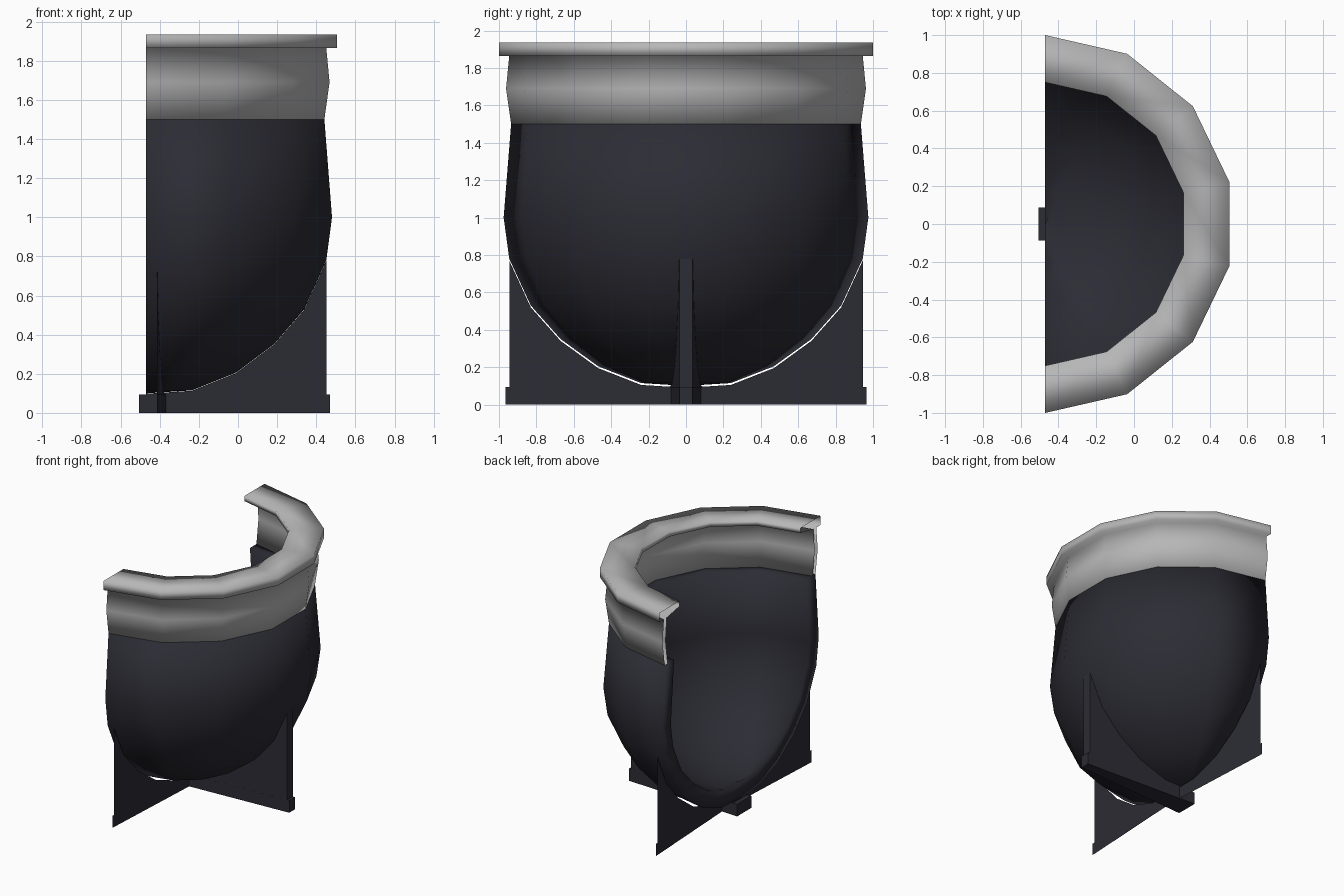
import bpy, bmesh, math

if "Cube" in bpy.data.objects:
    bpy.data.objects.remove(bpy.data.objects["Cube"])

CX = -0.47          # axis of the half-round pot
SEG = 7             # half of a 14-sided ring


def material(name, rgb):
    m = bpy.data.materials.new(name)
    m.diffuse_color = (*rgb, 1)
    m.use_nodes = True
    m.node_tree.nodes["Principled BSDF"].inputs["Base Color"].default_value = m.diffuse_color
    return m


grey = material("light_grey_metal", (0.47, 0.47, 0.47))
dark = material("dark_iron", (0.025, 0.025, 0.035))


def finish(name, bm, mat, smooth=None, solid=True):
    bmesh.ops.remove_doubles(bm, verts=bm.verts, dist=1e-5)
    if solid:
        bmesh.ops.recalc_face_normals(bm, faces=bm.faces)
    me = bpy.data.meshes.new(name)
    bm.to_mesh(me)
    bm.free()
    ob = bpy.data.objects.new(name, me)
    bpy.context.collection.objects.link(ob)
    me.materials.append(mat)
    if smooth:
        bpy.ops.object.select_all(action='DESELECT')
        ob.select_set(True)
        bpy.context.view_layer.objects.active = ob
        bpy.ops.object.shade_smooth_by_angle(angle=math.radians(smooth))
    return ob


def half_lathe(name, profile, mat, smooth, bridge=0):
    """Turn a closed (radius, z) profile through half a circle.
    bridge: wall point count, closes the cut ends between outer and inner wall."""
    bm = bmesh.new()
    rings = []
    for i in range(SEG + 1):
        a = -math.pi / 2 + math.pi * i / SEG
        rings.append([bm.verts.new((CX + r * math.cos(a), r * math.sin(a), z))
                      for r, z in profile])
    n = len(profile)
    for a, b in zip(rings, rings[1:]):
        for j in range(n):
            k = (j + 1) % n
            if profile[j][0] < 0.01 and profile[k][0] < 0.01:
                continue
            bm.faces.new((a[j], b[j], b[k], a[k]))
    for j in range(bridge - 1):
        quad = (j, j + 1, n - 2 - j, n - 1 - j)
        bm.faces.new([rings[0][q] for q in quad])
        bm.faces.new([rings[-1][q] for q in quad[::-1]])
    return finish(name, bm, mat, smooth, solid=bridge > 0)


def prism(name, side_a, side_b, mat):
    """Solid between two matching outlines."""
    bm = bmesh.new()
    a = [bm.verts.new(p) for p in side_a]
    b = [bm.verts.new(p) for p in side_b]
    bm.faces.new(a)
    bm.faces.new(b[::-1])
    for j in range(len(a)):
        k = (j + 1) % len(a)
        bm.faces.new((a[j], b[j], b[k], a[k]))
    return finish(name, bm, mat)


def sheets(name, outlines, mat):
    """Single-sided plates facing +x."""
    bm = bmesh.new()
    for o in outlines:
        f = bm.faces.new([bm.verts.new(p) for p in o])
        f.normal_update()
        if f.normal.x < 0:
            f.normal_flip()
    return finish(name, bm, mat, solid=False)


# bowl: thick shell, smooth all over
outer = [(0.001, 0.10), (0.24, 0.115), (0.47, 0.205), (0.67, 0.35),
         (0.83, 0.53), (0.945, 0.78), (0.975, 1.0), (0.935, 1.5)]
inner = [(0.82, 1.5), (0.86, 1.0), (0.83, 0.82), (0.73, 0.60),
         (0.58, 0.44), (0.41, 0.32), (0.20, 0.245), (0.001, 0.235)]
half_lathe("bowl", outer + inner, dark, 180, bridge=len(outer))

# neck band and rim: one continuous, softly shaded shell
half_lathe("neck_and_rim",
           [(0.935, 1.5), (0.962, 1.69), (0.945, 1.865), (1.0, 1.865), (1.0, 1.935),
            (0.75, 1.935), (0.75, 1.895), (0.91, 1.865), (0.925, 1.69), (0.90, 1.5)],
           grey, 180)

# support fins: upper edge follows the bowl, flaring towards the centre
END = 0.945


def fin_outline(gap):
    return [(0.0, 0.0), (END, 0.0)] + [(r, z - gap) for r, z in outer[:6]][::-1]


def half_width(r):
    return 0.085 - 0.05 * r / 0.965


APO = math.cos(math.pi / 14)    # the bowl is narrower across its flats
fin = fin_outline(0.002)
prism("side_fin", [(CX + r * APO, -half_width(r), z) for r, z in fin],
      [(CX + r * APO, half_width(r), z) for r, z in fin], dark)

# front and back fins are cut open, only their inner plates remain
AX = -0.45
fin = fin_outline(0.01)
sheets("front_and_back_fins",
       [[(AX + half_width(r), s * r, z) for r, z in fin] for s in (-1, 1)], dark)

# foot bars, also flared towards the centre
H = 0.095
side_plan = [(-0.505, -0.0885), (-0.43, -0.0835), (0.47, -0.0355),
             (0.47, 0.0355), (-0.43, 0.0835), (-0.505, 0.0885)]
prism("side_foot_bar", [(x, y, 0) for x, y in side_plan],
      [(x, y, H) for x, y in side_plan], dark)
sheets("front_and_back_foot_plates",
       [[(-0.364, 0, 0), (-0.414, s * 0.965, 0), (-0.414, s * 0.965, H), (-0.364, 0, H)]
        for s in (-1, 1)], dark)
